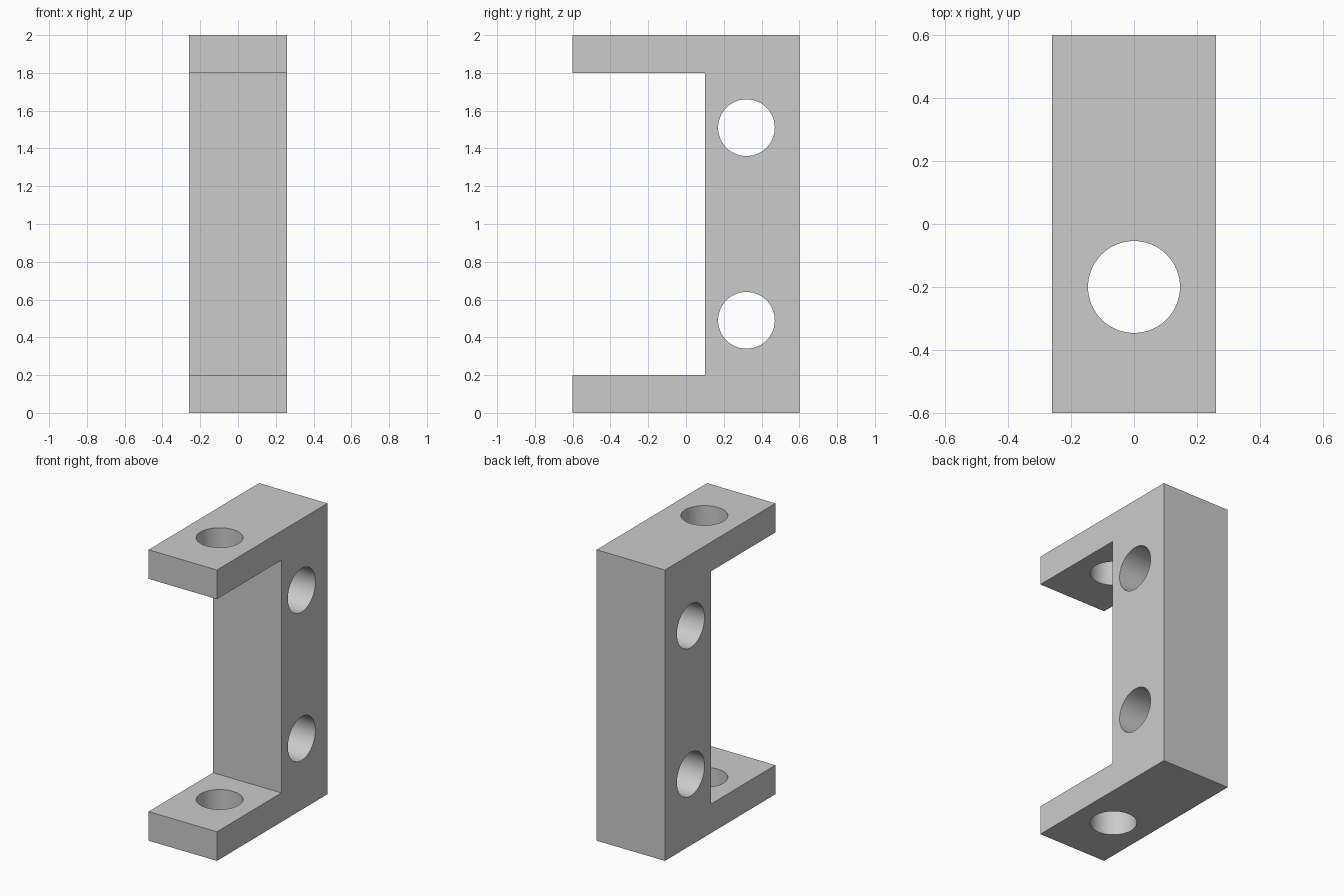
import bpy
import bmesh
from math import radians
from mathutils import Matrix

cube = bpy.data.objects.get("Cube")
if cube:
    bpy.data.objects.remove(cube, do_unlink=True)

WIDTH = 0.52

grey = bpy.data.materials.new("light grey")
grey.use_nodes = True
colour = (0.6, 0.6, 0.6, 1)
grey.diffuse_color = colour
grey.node_tree.nodes["Principled BSDF"].inputs["Base Color"].default_value = colour


def add_object(name, bm):
    bmesh.ops.recalc_face_normals(bm, faces=bm.faces)
    mesh = bpy.data.meshes.new(name)
    bm.to_mesh(mesh)
    bm.free()
    mesh.materials.append(grey)
    obj = bpy.data.objects.new(name, mesh)
    bpy.context.scene.collection.objects.link(obj)
    return obj


def drill(target, name, location, radius, axis):
    """Cut a round through hole along the given axis."""
    bm = bmesh.new()
    turn = Matrix.Rotation(radians(90), 4, 'Y') if axis == 'X' else Matrix()
    bmesh.ops.create_cone(bm, cap_ends=True, segments=64, radius1=radius,
                          radius2=radius, depth=3,
                          matrix=Matrix.Translation(location) @ turn)
    cutter = add_object(name, bm)
    cutter.hide_render = True
    cutter.hide_set(True)
    cutter.display_type = 'WIRE'
    mod = target.modifiers.new(name, 'BOOLEAN')
    mod.operation = 'DIFFERENCE'
    mod.solver = 'EXACT'
    mod.object = cutter


# C-shaped side profile (y, z), extruded across the width
profile = [(-0.6, 0), (0.6, 0), (0.6, 2), (-0.6, 2),
           (-0.6, 1.8), (0.1, 1.8), (0.1, 0.2), (-0.6, 0.2)]
bm = bmesh.new()
side = bm.faces.new([bm.verts.new((-WIDTH / 2, y, z)) for y, z in profile])
ext = bmesh.ops.extrude_face_region(bm, geom=[side])
moved = [v for v in ext["geom"] if isinstance(v, bmesh.types.BMVert)]
bmesh.ops.translate(bm, verts=moved, vec=(WIDTH, 0, 0))
bracket = add_object("bracket", bm)

# Two cross holes through the upright, one hole through both arms
drill(bracket, "lower_cross_hole", (0, 0.32, 0.49), 0.15, 'X')
drill(bracket, "upper_cross_hole", (0, 0.32, 1.51), 0.15, 'X')
drill(bracket, "arm_hole", (0, -0.2, 1), 0.146, 'Z')

# Apply the cuts, remove the cutters, then smooth the hole walls
bpy.context.view_layer.update()
evaluated = bracket.evaluated_get(bpy.context.evaluated_depsgraph_get())
cut_mesh = bpy.data.meshes.new_from_object(evaluated)
cutters = [mod.object for mod in bracket.modifiers]
bracket.modifiers.clear()
bracket.data = cut_mesh
for cutter in cutters:
    bpy.data.objects.remove(cutter, do_unlink=True)

bpy.ops.object.select_all(action='DESELECT')
bracket.select_set(True)
bpy.context.view_layer.objects.active = bracket
bpy.ops.object.shade_smooth_by_angle(angle=radians(30))
